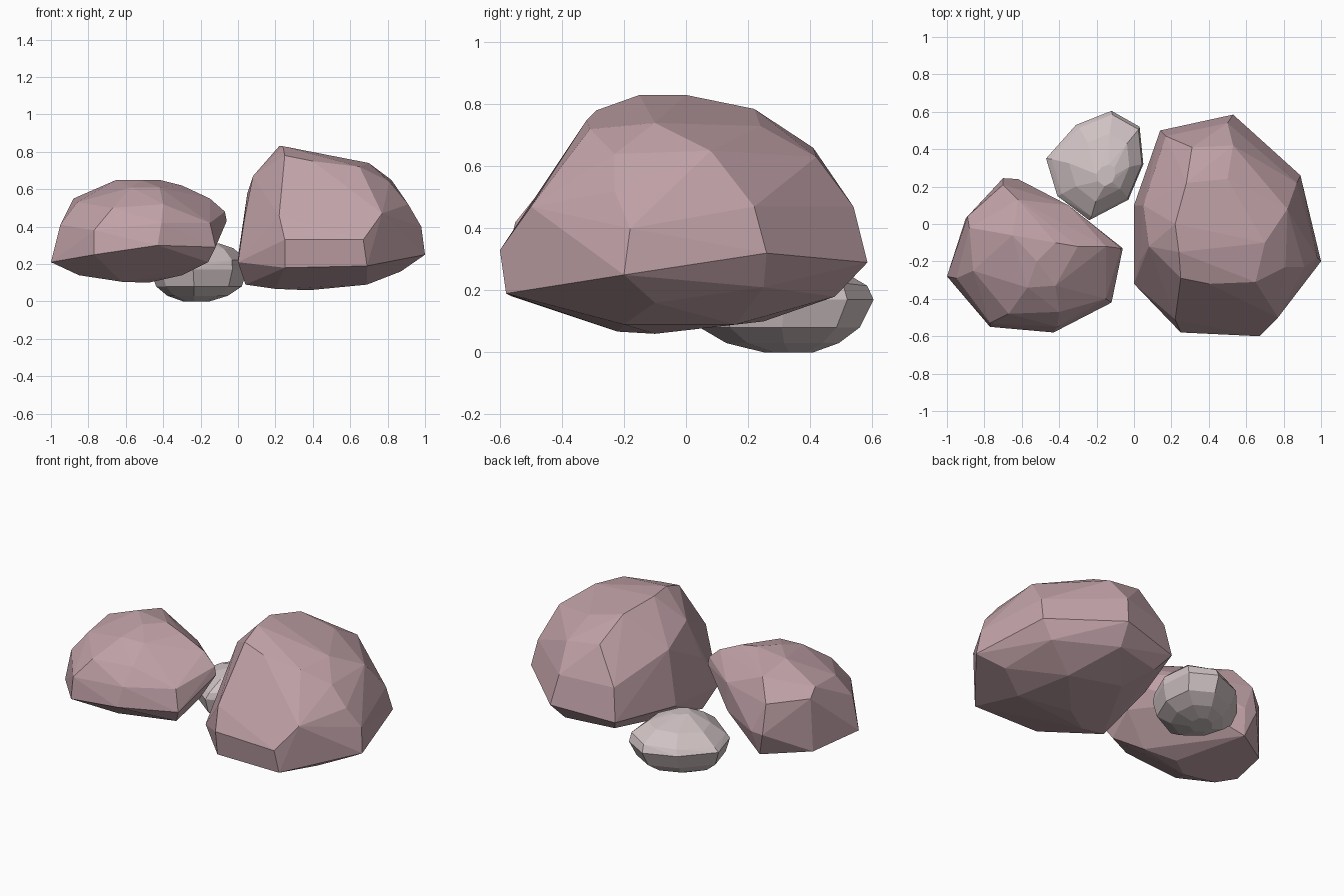
import bpy, bmesh, math

def material(name, rgb):
    m = bpy.data.materials.new(name)
    m.diffuse_color = (*rgb, 1)
    return m

def rock(name, rings, mat):
    """Chiselled stone: convex skin stretched over contour rings."""
    bm = bmesh.new()
    for ring in rings:
        for p in ring:
            bm.verts.new(p)
    bmesh.ops.convex_hull(bm, input=bm.verts[:])
    spare = [v for v in bm.verts if not v.link_faces]
    bmesh.ops.delete(bm, geom=spare, context='VERTS')
    bmesh.ops.dissolve_limit(bm, angle_limit=math.radians(4),
                             verts=bm.verts[:], edges=bm.edges[:])
    bmesh.ops.recalc_face_normals(bm, faces=bm.faces[:])
    me = bpy.data.meshes.new(name)
    bm.to_mesh(me)
    bm.free()
    me.materials.append(mat)
    ob = bpy.data.objects.new(name, me)
    bpy.context.collection.objects.link(ob)
    return ob

pink = material("pink_stone", (0.53, 0.36, 0.39))
pale = material("pale_stone", (0.63, 0.54, 0.55))

# Large boulder on the right: underside, widest ridge, flanks, shoulders, crest
rock("large_boulder", [
    [(.04, -.22, .09), (.2, -.22, .067), (.38, -.1, .06), (.69, -.2, .09),
     (.62, .16, .09), (.3, .25, .1), (.5, .48, .18), (.2, .42, .17),
     (.82, .25, .21), (.87, -.1, .16)],
    [(.25, -.56, .18), (.69, -.58, .19), (1, -.2, .25), (.89, .26, .32),
     (.53, .585, .29), (.14, .5, .25), (0, .1, .24), (0, -.32, .21)],
    [(.25, -.58, .33), (.67, -.6, .33), (.77, -.5, .47), (.98, -.18, .4),
     (.87, .22, .47), (.5, .54, .47), (.17, .47, .45), (.03, -.2, .42)],
    [(.22, -.51, .46), (.91, -.23, .52), (.82, .08, .65), (.81, -.23, .64),
     (.53, .42, .63), (.31, .41, .66), (.05, .1, .58), (.08, -.12, .67)],
    [(.4, -.32, .75), (.25, -.29, .78), (.65, -.31, .72), (.7, -.1, .74),
     (.5, .24, .73), (.28, .22, .785), (.22, 0, .83), (.24, -.15, .83)],
], pink)

# Medium boulder on the left
rock("medium_boulder", [
    [(-.85, -.3, .14), (-.62, -.3, .105), (-.48, -.2, .1), (-.3, -.27, .14),
     (-.16, -.38, .21), (-.65, .2, .15), (-.9, .03, .17)],
    [(-1, -.28, .21), (-.77, -.55, .25), (-.43, -.58, .3), (-.12, -.42, .29),
     (-.12, -.2, .3), (-.35, .09, .3), (-.62, .24, .3), (-.7, .245, .3)],
    [(-.95, -.29, .41), (-.77, -.53, .38), (-.41, -.55, .42), (-.15, -.4, .42),
     (-.06, -.13, .43), (-.07, -.13, .48), (-.35, .1, .48), (-.7, .21, .48)],
    [(-.89, .04, .5), (-.88, -.02, .55), (-.86, -.25, .53), (-.67, -.48, .5),
     (-.4, -.47, .52), (-.23, -.3, .5), (-.15, -.12, .55)],
    [(-.62, .13, .6), (-.57, -.34, .61), (-.42, -.33, .61), (-.3, -.12, .62),
     (-.42, -.1, .65), (-.52, -.2, .65), (-.65, -.06, .65)],
], pink)

# Small pebble behind: one outline repeated at several heights, drifting sideways
outline = [(-.47, .35), (-.31, .53), (-.12, .605), (.03, .52),
           (.05, .32), (-.03, .13), (-.24, .02), (-.41, .15)]
levels = [(0, .27, -.02, .02), (.03, .62, -.01, 0), (.08, .88, 0, -.01),
          (.17, 1, 0, 0), (.21, .93, .01, 0), (.27, .62, .02, -.01),
          (.31, .2, .05, -.05)]
cx, cy = -.2, .31
rock("small_pebble", [
    [(cx + (x - cx) * s + dx, cy + (y - cy) * s + dy,
      z + .06 * (x - cx) * (.2 < z < .3)) for x, y in outline]
    for z, s, dx, dy in levels], pale)
